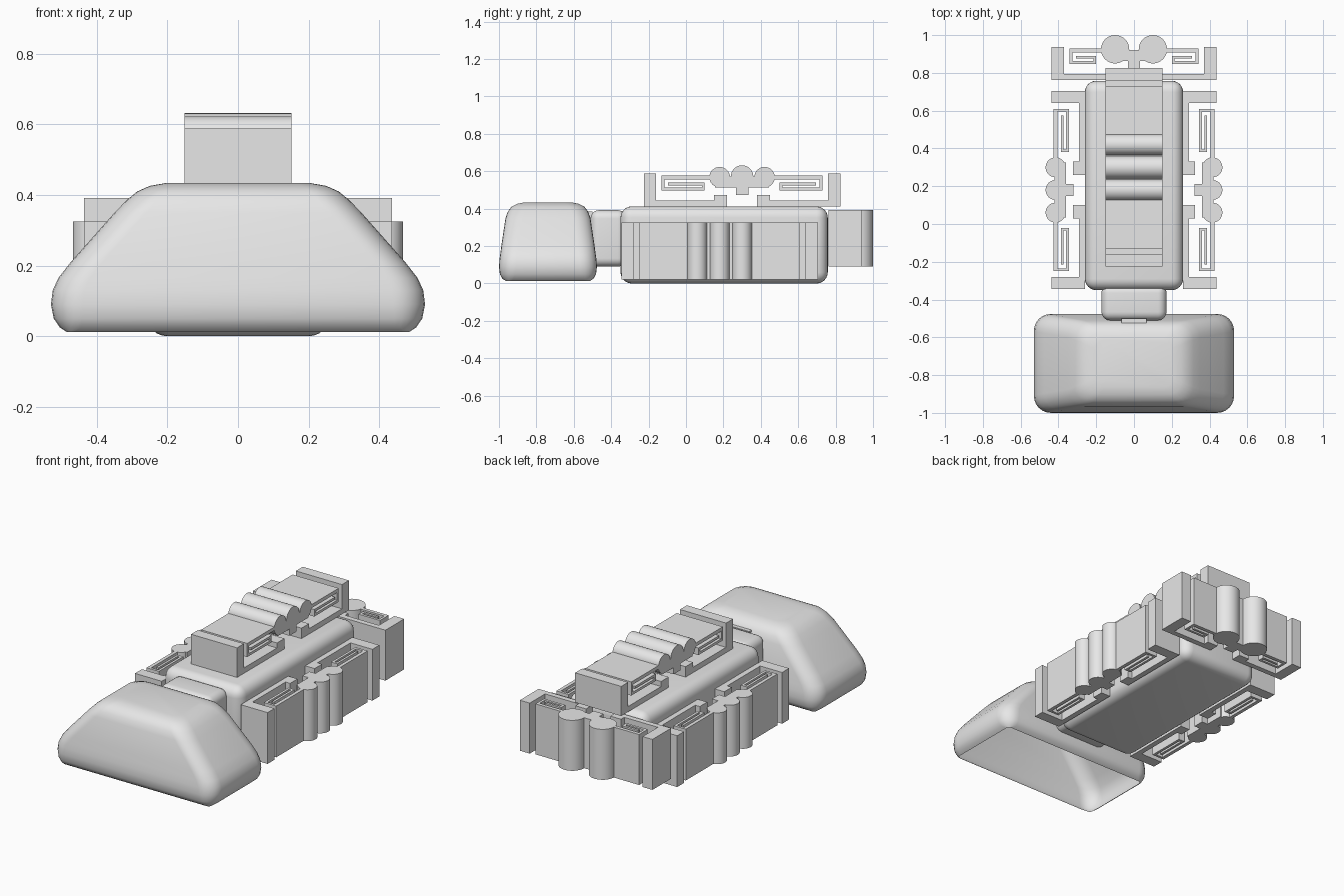
import bpy, bmesh, math
from mathutils import Matrix, Vector

if "Cube" in bpy.data.objects:
    bpy.data.objects.remove(bpy.data.objects["Cube"])

grey = bpy.data.materials.new("plain_grey")
grey.use_nodes = True
grey.diffuse_color = (0.8, 0.8, 0.8, 1)
grey.node_tree.nodes["Principled BSDF"].inputs["Base Color"].default_value = (0.8, 0.8, 0.8, 1)


def finish(name, bm, smooth=True):
    mesh = bpy.data.meshes.new(name)
    bm.to_mesh(mesh)
    bm.free()
    mesh.materials.append(grey)
    obj = bpy.data.objects.new(name, mesh)
    bpy.context.collection.objects.link(obj)
    if smooth:
        bpy.ops.object.select_all(action='DESELECT')
        obj.select_set(True)
        bpy.context.view_layer.objects.active = obj
        bpy.ops.object.shade_smooth_by_angle(angle=math.radians(35))
    return obj


def add_box(bm, lo, hi):
    lo, hi = Vector(lo), Vector(hi)
    m = Matrix.Translation((lo + hi) / 2) @ Matrix.Diagonal((*(hi - lo), 1))
    return bmesh.ops.create_cube(bm, size=1, matrix=m)


def rounded_box(name, lo, hi, radius):
    bm = bmesh.new()
    add_box(bm, lo, hi)
    if radius:
        bmesh.ops.bevel(bm, geom=bm.edges[:], offset=radius, segments=6,
                        profile=0.5, affect='EDGES')
    return finish(name, bm)


def rounded_ring(bm, z, hx, hy, r, cy, steps=6):
    ring = []
    for q, (sx, sy) in enumerate(((1, 1), (-1, 1), (-1, -1), (1, -1))):
        for i in range(steps + 1):
            a = math.pi / 2 * (q + i / steps)
            ring.append(bm.verts.new((sx * (hx - r) + r * math.cos(a),
                                      cy + sy * (hy - r) + r * math.sin(a), z)))
    return ring


# Hollow tapered head, open underneath
def build_head():
    bm = bmesh.new()
    sections = [(.012, .485, .222, .02), (.025, .505, .243, .06), (.05, .522, .257, .08),
                (.09, .53, .262, .09), (.13, .525, .259, .09), (.165, .509, .254, .09),
                (.21, .474, .248, .09), (.35, .35, .227, .09), (.386, .315, .214, .09),
                (.41, .286, .195, .08), (.426, .25, .165, .07), (.434, .205, .125, .05)]
    rings = [rounded_ring(bm, *s, cy=-.738) for s in sections]
    for a, b in zip(rings, rings[1:]):
        for i in range(len(a)):
            j = (i + 1) % len(a)
            bm.faces.new((a[i], a[j], b[j], b[i]))
    bm.faces.new(rings[-1])
    finish("head_shell", bm)


# Bracket, folded springs and rollers, drawn as u (along) and v (outward)
def build_cluster(name, half, rollers, core, depth, place):
    bm = bmesh.new()
    end = half - .095
    bars = [(half - .065, half, 0, .176), (.08, half - .065, 0, .032), (.08, .15, 0, .062),
            (.14, end, .145, .166), (end - .015, end, .085, .166), (.2, end, .085, .1),
            (.2, .215, .085, .127), (.2, end - .035, .113, .127)]
    for u0, u1, v0, v1 in bars:
        add_box(bm, (u0, v0, 0), (u1, v1, depth))
        add_box(bm, (-u1, v0, 0), (-u0, v1, depth))
    add_box(bm, (-core, .1, 0), (core, .16, depth))
    add_box(bm, (-.033, .06, 0), (.033, .1, depth))
    for u, v, r in rollers:
        bmesh.ops.create_cone(bm, cap_ends=True, segments=32, radius1=r, radius2=r,
                              depth=depth, matrix=Matrix.Translation((u, v, depth / 2)))
    for v in bm.verts:
        v.co = place(*v.co)
    bmesh.ops.recalc_face_normals(bm, faces=bm.faces[:])
    finish(name, bm)


build_head()
rounded_box("body", (-.26, -.35, 0), (.26, .758, .412), .06)
rounded_box("neck", (-.172, -.51, .09), (.172, -.32, .392), .045)
rounded_box("neck_tab", (-.065, -.525, .12), (.065, -.5, .385), 0)

triple = [(0, .16, .06), (.12, .156, .055), (-.12, .156, .055)]
flat = [(0, .155, .053), (.12, .155, .053), (-.12, .155, .053)]
pair = [(.1, .163, .075), (-.1, .163, .075)]
build_cluster("top_rack", .525, triple, .145, .303,
              lambda u, v, w: (w - .1515, u + .3, v + .412))
build_cluster("back_rack", .436, pair, .07, .3,
              lambda u, v, w: (u, v + .762, w + .092))
for side, s in (("left", 1), ("right", -1)):
    build_cluster(side + "_rack", .525, flat, .145, .305,
                  lambda u, v, w: (s * (v + .26), u + .18, w + .02))
